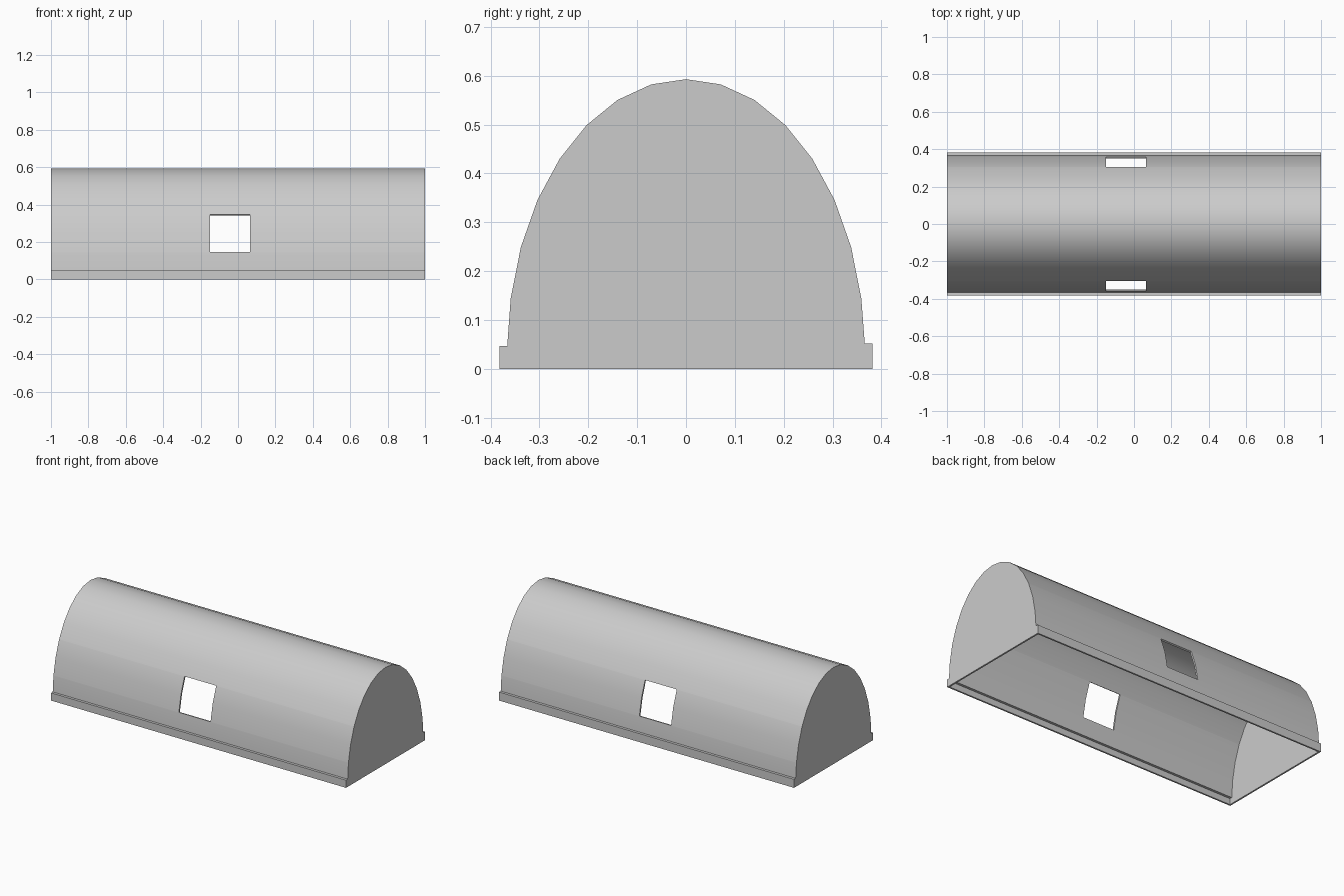
import bpy, bmesh
from math import sin, cos, pi, radians
from mathutils import Vector

if "Cube" in bpy.data.objects:
    bpy.data.objects.remove(bpy.data.objects["Cube"], do_unlink=True)

# One plain grey for the whole shell
grey = bpy.data.materials.new("plain_grey")
grey.use_nodes = True
grey.diffuse_color = (0.6, 0.6, 0.6, 1)
grey.node_tree.nodes["Principled BSDF"].inputs["Base Color"].default_value = (0.6, 0.6, 0.6, 1)

HALF_LENGTH = 1.0
HALF_WIDTH, SPRING, RISE = 0.366, 0.036, 0.557   # elliptical arch
FOOT = 0.382                                     # outer half width of the foot
FRONT_STEP, BACK_STEP = 0.047, 0.052             # height of the foot on each side
WINDOW_X = (-0.15, 0.065)
WINDOW_Z = (0.146, 0.346)
THICKNESS = 0.01
SEGMENTS = 16

# Arch profile with a stepped foot on each side, from front to back
arch = []
for i in range(1, SEGMENTS):
    a = pi * i / SEGMENTS
    arch.append((-HALF_WIDTH * cos(a), SPRING + RISE * sin(a)))
profile = [(-FOOT, 0), (-FOOT, FRONT_STEP), (-HALF_WIDTH, FRONT_STEP)]
profile += arch
profile += [(HALF_WIDTH, BACK_STEP), (FOOT, BACK_STEP), (FOOT, 0)]

# Extrude the profile along x and close both ends, leaving the bottom open
bm = bmesh.new()
left, right = [[bm.verts.new((x, y, z)) for y, z in profile]
               for x in (HALF_LENGTH, -HALF_LENGTH)]
for i in range(len(profile) - 1):
    bm.faces.new((right[i], left[i], left[i + 1], right[i + 1]))
bm.faces.new(left[::-1])
bm.faces.new(right)
bmesh.ops.recalc_face_normals(bm, faces=bm.faces)
bm.faces.ensure_lookup_table()
top = max(bm.faces, key=lambda f: f.calc_center_median().z)
if top.normal.z < 0:
    bmesh.ops.reverse_faces(bm, faces=bm.faces)


# Cut the window outline into the long sides and open it front and back
def slice_at(axis, value):
    sides = [f for f in bm.faces if abs(f.normal.x) < 0.5]
    geom = sides + list({e for f in sides for e in f.edges}) + list({v for f in sides for v in f.verts})
    normal = Vector((0, 0, 0))
    normal[axis] = 1
    bmesh.ops.bisect_plane(bm, geom=geom, plane_co=normal * value, plane_no=normal, dist=1e-5)


for axis, limits in ((0, WINDOW_X), (2, WINDOW_Z)):
    for value in limits:
        slice_at(axis, value)
opening = []
for f in bm.faces:
    c = f.calc_center_median()
    if (abs(f.normal.x) < 0.5 and WINDOW_X[0] < c.x < WINDOW_X[1]
            and WINDOW_Z[0] < c.z < WINDOW_Z[1]):
        opening.append(f)
bmesh.ops.delete(bm, geom=opening, context="FACES")

mesh = bpy.data.meshes.new("vaulted_shell")
bm.to_mesh(mesh)
bm.free()
mesh.materials.append(grey)
shell = bpy.data.objects.new("vaulted_shell", mesh)
bpy.context.collection.objects.link(shell)

# Thin walls, added inward
wall = shell.modifiers.new("wall_thickness", "SOLIDIFY")
wall.thickness = THICKNESS
wall.offset = -1
wall.use_even_offset = True

for ob in bpy.context.selected_objects:
    ob.select_set(False)
shell.select_set(True)
bpy.context.view_layer.objects.active = shell
bpy.ops.object.modifier_apply(modifier=wall.name)
bpy.ops.object.shade_smooth_by_angle(angle=radians(30))
